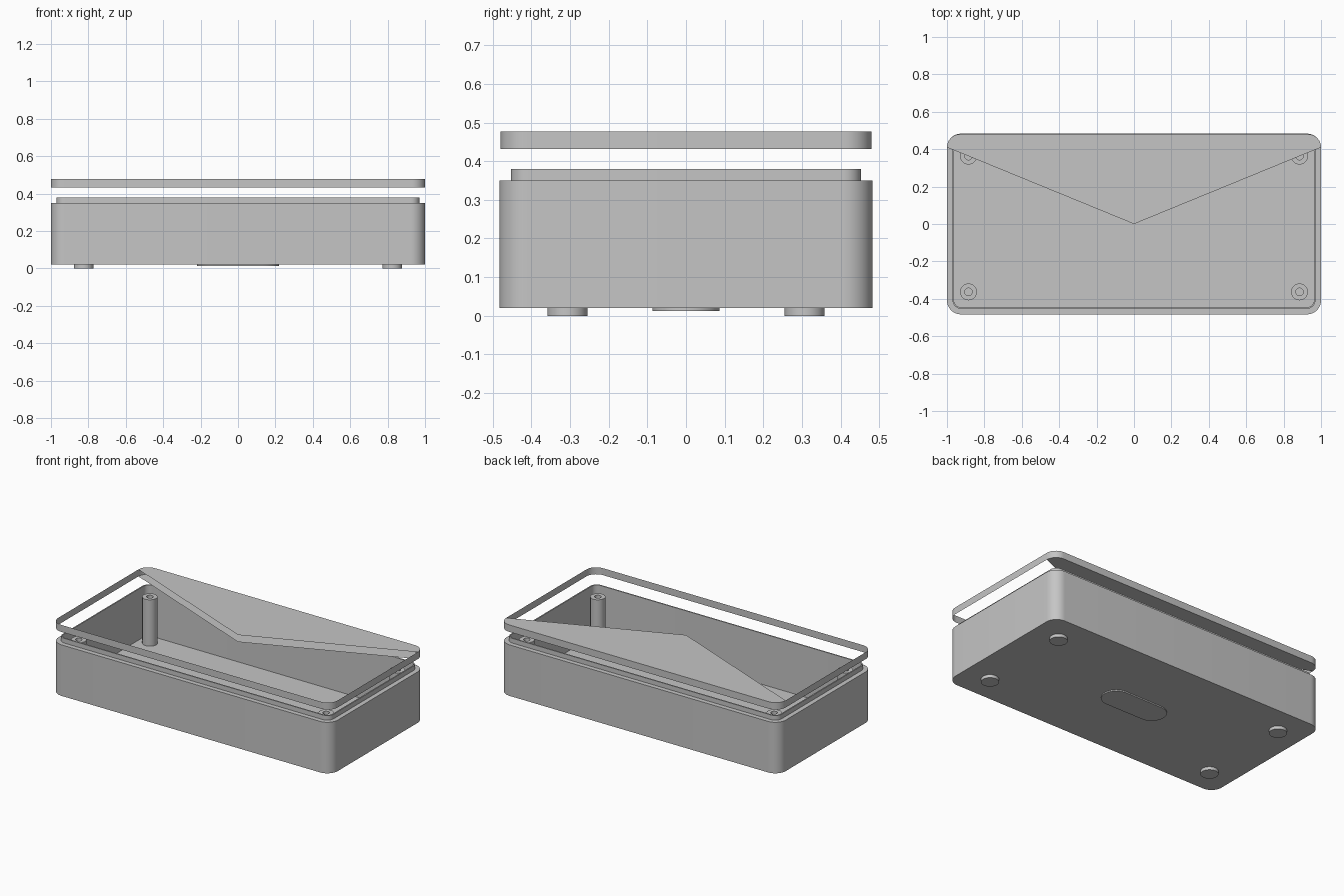
import bpy, bmesh
from math import cos, sin, pi

cube = bpy.data.objects.get("Cube")
if cube:
    bpy.data.objects.remove(cube, do_unlink=True)

grey = bpy.data.materials.new("plain grey")
grey.use_nodes = True
grey.diffuse_color = (0.56, 0.56, 0.56, 1)
grey.node_tree.nodes["Principled BSDF"].inputs["Base Color"].default_value = grey.diffuse_color


def rounded(hx, hy, r, seg=12):
    """Counter-clockwise outline of a rectangle with round corners."""
    pts = []
    for i, (sx, sy) in enumerate([(1, 1), (-1, 1), (-1, -1), (1, -1)]):
        for k in range(seg + 1):
            a = (i + k / seg) * pi / 2
            pts.append((sx * (hx - r) + r * cos(a), sy * (hy - r) + r * sin(a)))
    return pts


def circle(r, n=32):
    return [(r * cos(2 * pi * k / n), r * sin(2 * pi * k / n)) for k in range(n)]


def finish(name, bm, location=(0, 0, 0), fix_normals=True):
    if fix_normals:
        bmesh.ops.remove_doubles(bm, verts=bm.verts, dist=1e-5)
        bmesh.ops.recalc_face_normals(bm, faces=bm.faces)
    mesh = bpy.data.meshes.new(name)
    bm.to_mesh(mesh)
    bm.free()
    mesh.materials.append(grey)
    obj = bpy.data.objects.new(name, mesh)
    bpy.context.collection.objects.link(obj)
    obj.location = location
    bpy.ops.object.select_all(action="DESELECT")
    obj.select_set(True)
    bpy.context.view_layer.objects.active = obj
    bpy.ops.object.shade_smooth_by_angle(angle=pi / 6)
    return obj


def bridge(bm, rings):
    """Join successive (outline, height) rings with quads."""
    loops = [[bm.verts.new((x, y, z)) for x, y in pts] for pts, z in rings]
    for low, high in zip(loops, loops[1:]):
        n = len(low)
        for i in range(n):
            j = (i + 1) % n
            bm.faces.new((low[i], low[j], high[j], high[i]))
    return loops


def solid(name, rings, location=(0, 0, 0)):
    bm = bmesh.new()
    loops = bridge(bm, rings)
    bm.faces.new(loops[0][::-1])
    bm.faces.new(loops[-1])
    return finish(name, bm, location)


# Hollow case with a stepped lip around its opening
outer = rounded(1, 0.483, 0.075)
lip = rounded(0.97, 0.453, 0.045)
inner = rounded(0.962, 0.445, 0.037)
solid("case_body", [(outer, 0.02), (outer, 0.35), (lip, 0.35), (lip, 0.38),
                    (inner, 0.38), (inner, 0.05)])

# Screw posts and round feet, one of each per corner
for sx, side in ((1, "left"), (-1, "right")):
    for sy, end in ((-1, "front"), (1, "back")):
        post, hole = circle(0.045), circle(0.02)
        solid(f"screw_post_{end}_{side}",
              [(post, 0.05), (post, 0.35), (hole, 0.35), (hole, 0.1)],
              (sx * 0.885, sy * 0.363, 0))
        foot = circle(0.052)
        solid(f"foot_{end}_{side}", [(foot, 0), (foot, 0.02)],
              (sx * 0.825, sy * 0.307, 0))

# Long pad with round ends under the base
pad = rounded(0.22, 0.087, 0.0869)
solid("base_pad", [(pad, 0.012), (pad, 0.02)])

# Floating lid: open band, with wedge panels filling only the back part
bm = bmesh.new()
loops = bridge(bm, [(rounded(1, 0.48, 0.07), 0.432), (rounded(1, 0.48, 0.07), 0.477)])
half = len(loops[0]) // 2
for loop, z, step in ((loops[0], 0.432, -1), (loops[1], 0.477, 1)):
    centre = bm.verts.new((0, 0, z))
    bm.faces.new(([centre] + loop[:half])[::step])
finish("lid", bm, fix_normals=False)
